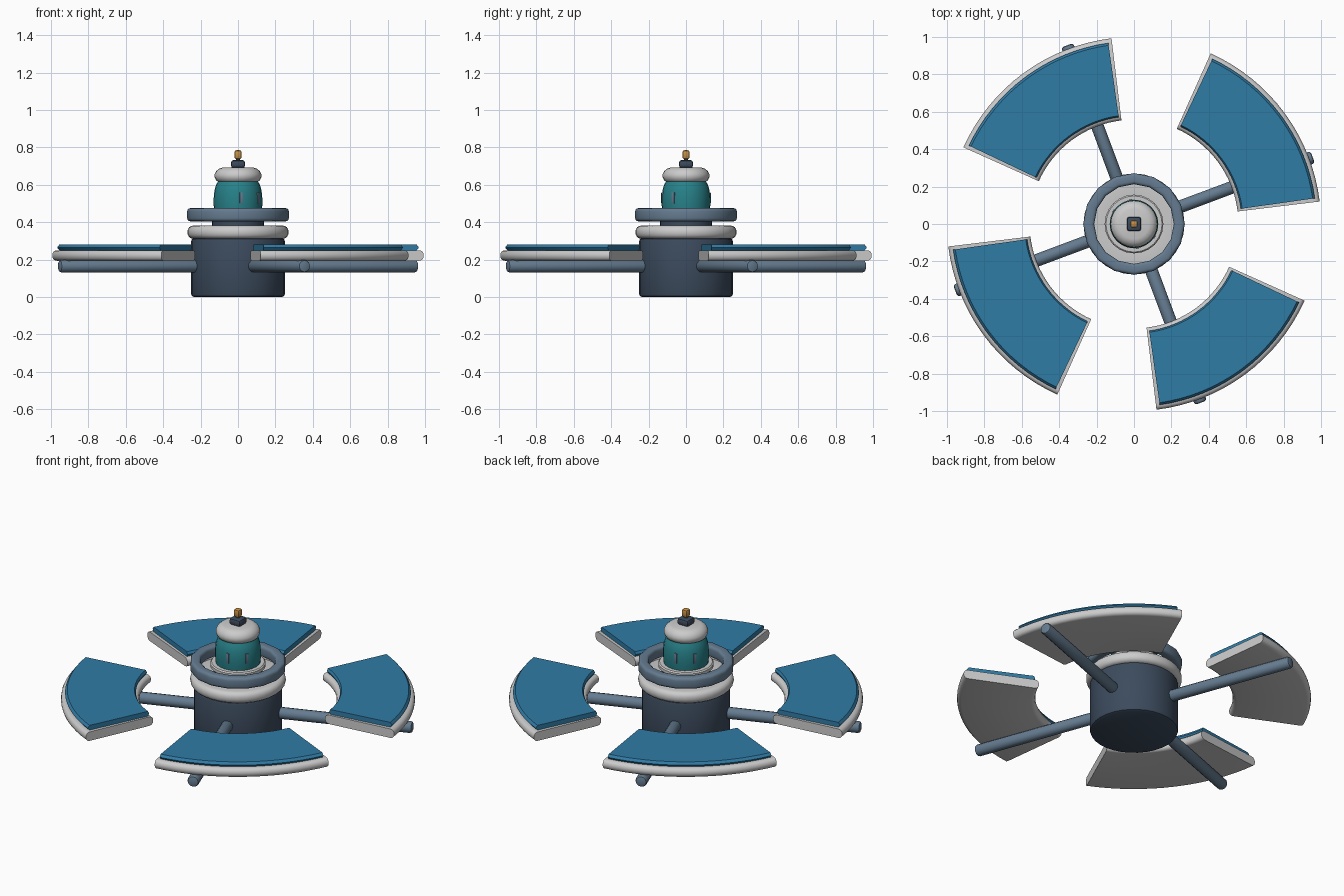
import bpy, bmesh
from math import sin, cos, pi, radians

if "Cube" in bpy.data.objects:
    bpy.data.objects.remove(bpy.data.objects["Cube"])


def material(name, rgb):
    m = bpy.data.materials.new(name)
    m.diffuse_color = (*rgb, 1)
    m.use_nodes = True
    m.node_tree.nodes["Principled BSDF"].inputs["Base Color"].default_value = m.diffuse_color
    return m


NAVY = material("navy", (0.045, 0.07, 0.11))
STEEL = material("steel_blue", (0.13, 0.20, 0.28))
TEAL = material("teal", (0.02, 0.22, 0.25))
BLUE = material("panel_blue", (0.03, 0.20, 0.38))
GOLD = material("gold", (0.55, 0.27, 0.06))


def finish(name, bm, mat=None, angle=35):
    bmesh.ops.recalc_face_normals(bm, faces=bm.faces)
    me = bpy.data.meshes.new(name)
    bm.to_mesh(me)
    bm.free()
    ob = bpy.data.objects.new(name, me)
    bpy.context.collection.objects.link(ob)
    if mat:
        me.materials.append(mat)
    bpy.ops.object.select_all(action='DESELECT')
    ob.select_set(True)
    bpy.context.view_layer.objects.active = ob
    bpy.ops.object.shade_smooth_by_angle(angle=radians(angle))
    return ob


def sweep(name, profile, a0, a1, n, mat=None, closed=True, angle=35):
    """Sweep an (r, z) profile about z from a0 to a1; a full turn is joined up."""
    bm = bmesh.new()
    full = abs(a1 - a0 - 2 * pi) < 1e-6
    rings = []
    for i in range(n if full else n + 1):
        a = a0 + (a1 - a0) * i / n
        rings.append([bm.verts.new((r * cos(a), r * sin(a), z)) for r, z in profile])
    m = len(profile)
    for i in range(n):
        A, B = rings[i], rings[(i + 1) % len(rings)]
        for j in range(m if closed else m - 1):
            k = (j + 1) % m
            bm.faces.new((A[j], A[k], B[k], B[j]))
    if not closed:
        for j in (0, -1):
            bm.faces.new([r[j] for r in rings])
    elif not full:
        bm.faces.new(rings[0])
        bm.faces.new(rings[-1])
    return finish(name, bm, mat, angle)


def lathe(name, profile, n, mat=None, closed=False, angle=35):
    return sweep(name, profile, 0, 2 * pi, n, mat, closed, angle)


def rounded(r0, r1, z0, z1, c, steps=3):
    """Rounded rectangle cross-section."""
    pts = []
    for q, (x, z) in enumerate([(r1 - c, z1 - c), (r0 + c, z1 - c), (r0 + c, z0 + c), (r1 - c, z0 + c)]):
        for s in range(steps + 1):
            a = (q + s / steps) * pi / 2
            pts.append((x + c * cos(a), z + c * sin(a)))
    return pts


# central hub and stacked rings
lathe("hub", [(0.235, 0), (0.246, 0.005), (0.25, 0.015), (0.25, 0.30), (0.246, 0.31), (0.235, 0.315)], 32, NAVY)
lathe("hub_collar", rounded(0.10, 0.27, 0.312, 0.382, 0.03, 4), 32, closed=True)
lathe("neck", [(0.14, 0.37), (0.14, 0.44)], 24, NAVY)
lathe("docking_ring", rounded(0.213, 0.272, 0.405, 0.475, 0.017), 16, STEEL, closed=True)
lathe("dome_collar", [(0.15, 0.425), (0.157, 0.432), (0.157, 0.45), (0.15, 0.457)], 24)

# dome tower with cap and finial
lathe("dome", [(0.126, 0.45), (0.13, 0.49), (0.13, 0.53), (0.126, 0.57), (0.117, 0.60), (0.10, 0.63)], 24, TEAL)
lathe("dome_cap", [(0.10, 0.613), (0.116, 0.622), (0.125, 0.64), (0.125, 0.655), (0.117, 0.673),
                   (0.10, 0.687), (0.08, 0.693)], 24)


def box(name, size, loc, mat, rot=0, bevel=0.01):
    bm = bmesh.new()
    bmesh.ops.create_cube(bm, size=1)
    bmesh.ops.scale(bm, vec=size, verts=bm.verts)
    bmesh.ops.bevel(bm, geom=bm.edges[:], offset=bevel, segments=2, profile=0.5, affect='EDGES')
    ob = finish(name, bm, mat)
    ob.location = loc
    ob.rotation_euler.z = rot
    return ob


box("finial_base", (0.076, 0.076, 0.042), (0, 0, 0.711), NAVY, bevel=0.014)
box("finial_stem", (0.02, 0.02, 0.03), (0, 0, 0.732), NAVY, bevel=0.003)
box("finial_tip", (0.04, 0.04, 0.048), (0, 0, 0.761), GOLD, bevel=0.012)

# slit windows, in opposite pairs
for i, deg in enumerate((-82, -32, 98, 148)):
    a = radians(deg)
    box(f"window_{i + 1}", (0.014, 0.018, 0.06), (0.126 * cos(a), 0.126 * sin(a), 0.53), STEEL, a, 0.003)

# four arms, each with a curved tray and a blue panel
for i in range(4):
    turn = i * pi / 2
    bm = bmesh.new()
    bmesh.ops.create_cone(bm, cap_ends=True, segments=12, radius1=0.034, radius2=0.034, depth=0.82)
    rims = [e for e in bm.edges if abs(e.verts[0].co.z - e.verts[1].co.z) < 1e-4]
    bmesh.ops.bevel(bm, geom=rims, offset=0.012, segments=2, profile=0.5, affect='EDGES')
    arm = finish(f"arm_{i + 1}", bm, STEEL)
    a = radians(20.5) + turn
    arm.rotation_euler = (0, pi / 2, a)
    arm.location = (0.61 * cos(a), 0.61 * sin(a), 0.165)

    lo, hi = radians(6.9) + turn, radians(65.8) + turn
    sweep(f"panel_tray_{i + 1}", rounded(0.558, 1.0, 0.194, 0.25, 0.024), lo, hi, 16)
    inset = radians(1.2)
    sweep(f"blue_panel_{i + 1}", [(0.585, 0.25), (0.577, 0.265), (0.585, 0.28), (0.965, 0.28),
                                  (0.977, 0.265), (0.965, 0.25)], lo + inset, hi - inset, 16, BLUE)
